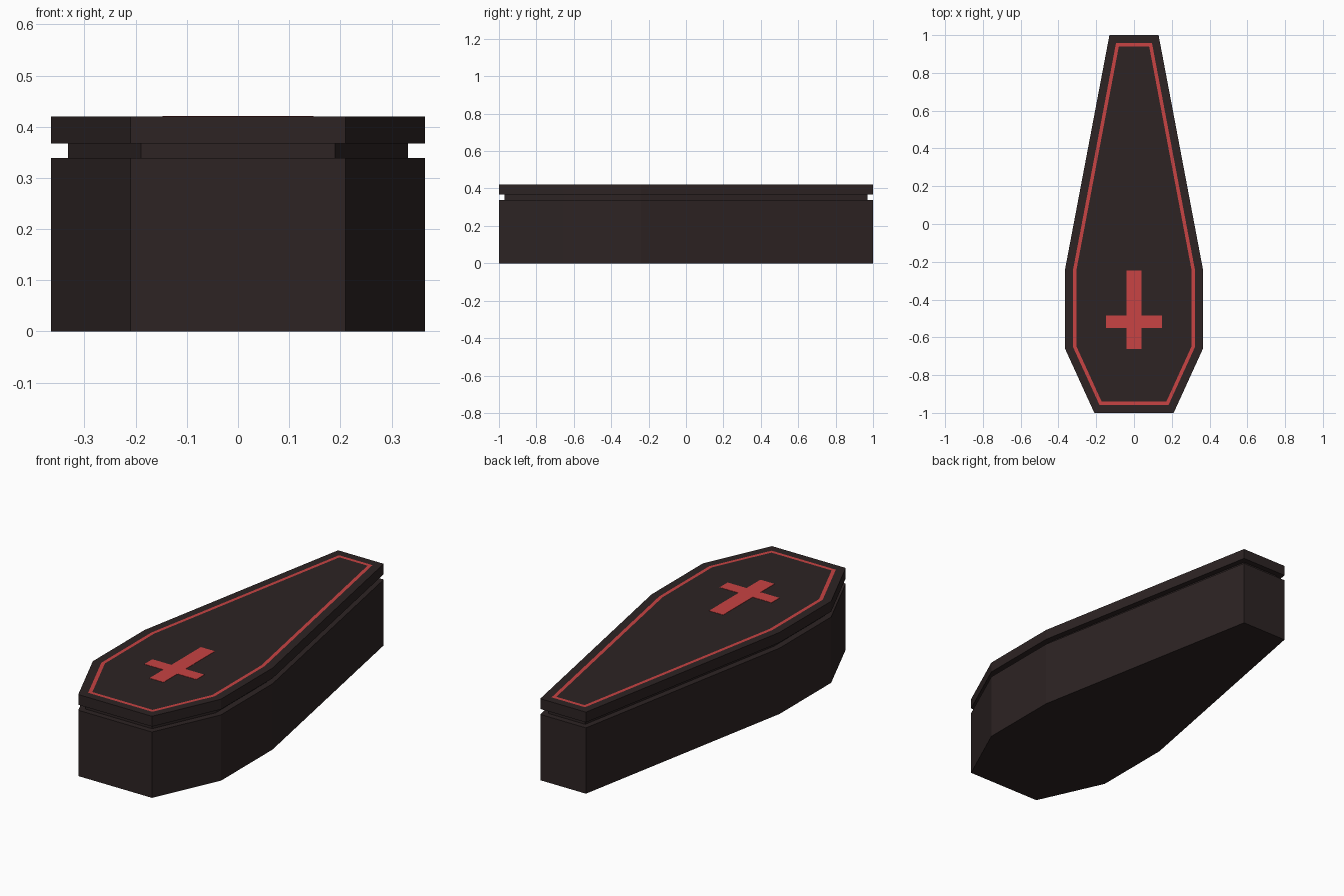
import bpy
import bmesh

cube = bpy.data.objects.get("Cube")
if cube:
    bpy.data.objects.remove(cube, do_unlink=True)


def make_material(name, rgb):
    mat = bpy.data.materials.new(name)
    mat.use_nodes = True
    mat.diffuse_color = (*rgb, 1)
    bsdf = next(n for n in mat.node_tree.nodes if n.type == "BSDF_PRINCIPLED")
    bsdf.inputs["Base Color"].default_value = (*rgb, 1)
    return mat


DARK = make_material("dark wood", (0.026, 0.017, 0.017))
RED = make_material("red paint", (0.58, 0.056, 0.056))

# Half outline of the casket from front to back: half width, y
HALF = [(0.21, -1), (0.365, -0.66), (0.365, -0.24), (0.13, 1)]
NECK_HALF = [(0.19, -0.97), (0.332, -0.655), (0.332, -0.243), (0.105, 0.97)]


def prism(name, half, z0, z1, mats, borders=()):
    """Extrude a mirrored outline; inset its top face by each border width."""
    bm = bmesh.new()
    outline = half + [(-x, y) for x, y in reversed(half)]
    base = bm.faces.new([bm.verts.new((x, y, z0)) for x, y in outline])
    out = bmesh.ops.extrude_face_region(bm, geom=[base], use_keep_orig=True)["geom"]
    for v in out:
        if isinstance(v, bmesh.types.BMVert):
            v.co.z = z1
    top = next(f for f in out if isinstance(f, bmesh.types.BMFace))
    bmesh.ops.recalc_face_normals(bm, faces=bm.faces)
    for width, slot in borders:
        ring = bmesh.ops.inset_region(bm, faces=[top], thickness=width,
                                      use_even_offset=True)["faces"]
        for f in ring:
            f.material_index = slot
    mesh = bpy.data.meshes.new(name)
    bm.to_mesh(mesh)
    bm.free()
    for m in mats:
        mesh.materials.append(m)
    obj = bpy.data.objects.new(name, mesh)
    bpy.context.collection.objects.link(obj)
    return obj


# Body, recessed seam and lid with a painted border line
prism("casket_body", HALF, 0, 0.339, [DARK])
prism("recessed_seam", NECK_HALF, 0.339, 0.367, [DARK])
prism("lid", HALF, 0.367, 0.42, [DARK, RED], [(0.042, 0), (0.018, 1)])

# Painted cross on the lid
CROSS = [(0.04, -0.663), (0.04, -0.55), (0.148, -0.55),
         (0.148, -0.485), (0.04, -0.485), (0.04, -0.245)]
prism("lid_cross", CROSS, 0.42, 0.4215, [RED])
